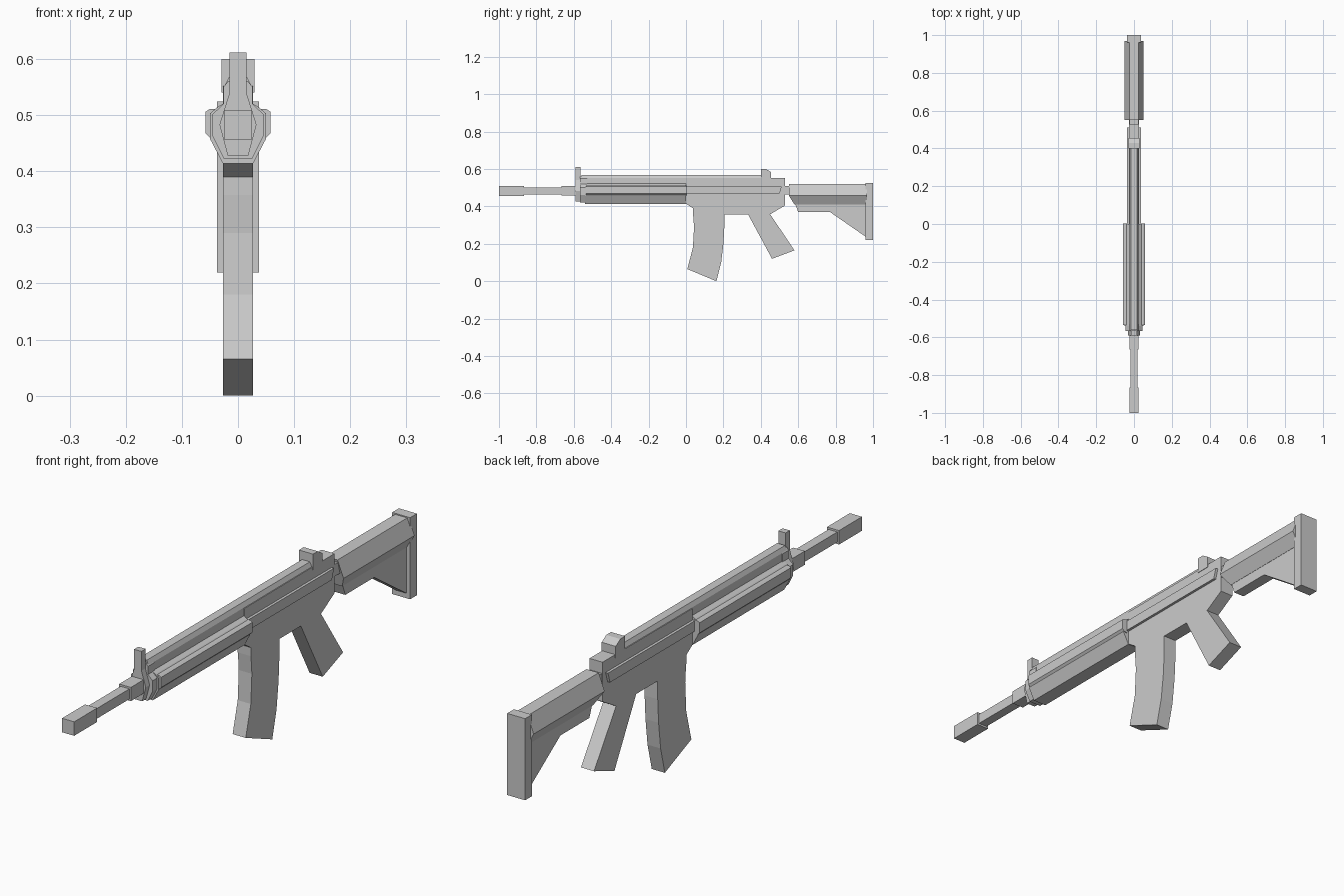
import bpy

if "Cube" in bpy.data.objects:
    bpy.data.objects.remove(bpy.data.objects["Cube"])


def make(name, sections, faces_n):
    """Join two matching outlines into a closed prism."""
    n = faces_n
    faces = [list(range(n))[::-1], list(range(n, 2 * n))]
    faces += [[i, (i + 1) % n, n + (i + 1) % n, n + i] for i in range(n)]
    me = bpy.data.meshes.new(name)
    me.from_pydata(sections, [], faces)
    ob = bpy.data.objects.new(name, me)
    bpy.context.collection.objects.link(ob)
    bpy.context.view_layer.objects.active = ob
    ob.select_set(True)
    bpy.ops.object.mode_set(mode='EDIT')
    bpy.ops.mesh.select_all(action='SELECT')
    bpy.ops.mesh.normals_make_consistent(inside=False)
    bpy.ops.object.mode_set(mode='OBJECT')
    ob.select_set(False)
    return ob


def side_profile(name, yz, x0, x1):
    """Side outline extruded across x."""
    return make(name, [(x, y, z) for x in (x0, x1) for y, z in yz], len(yz))


def cross_section(name, half, y0, y1):
    """Right half outline, mirrored and extruded along y."""
    xz = half + [(-x, z) for x, z in reversed(half)]
    return make(name, [(x, y, z) for y in (y0, y1) for x, z in xz], len(xz))


def block(name, w, y0, y1, z0, z1):
    return cross_section(name, [(w, z0), (w, z1)], y0, y1)


# Barrel, stepped from muzzle to handguard
block("muzzle", 0.025, -1.0, -0.865, 0.457, 0.509)
block("barrel", 0.018, -0.868, -0.66, 0.464, 0.502)
block("barrel_collar", 0.024, -0.665, -0.58, 0.458, 0.509)

# Front sight with diamond base
cross_section("front_sight", [(0.018, 0.427), (0.033, 0.483), (0.015, 0.54),
                              (0.015, 0.612)], -0.59, -0.565)
cross_section("front_cap", [(0.025, 0.422), (0.045, 0.462), (0.045, 0.502),
                            (0.026, 0.52), (0.026, 0.55), (0.018, 0.56)], -0.567, -0.53)

# Handguard with side ribs
cross_section("handguard", [(0.027, 0.414), (0.05, 0.458), (0.05, 0.503),
                            (0.037, 0.514), (0.024, 0.522)], -0.54, 0.0)
for s, label in ((1, "left"), (-1, "right")):
    rib = [(0.035, 0.458), (0.05, 0.46), (0.058, 0.468), (0.058, 0.506),
           (0.05, 0.511), (0.035, 0.511)]
    make(label + "_handguard_rib",
         [(s * x, y, z) for y in (-0.535, 0.003) for x, z in rib], len(rib))
    # Receiver side rail with slanted end
    side_profile(label + "_receiver_rail",
                 [(0, 0.468), (0.5, 0.468), (0.512, 0.507), (0, 0.507)],
                 s * 0.025, s * 0.037)

# Top tube running from front cap to rear sight
cross_section("top_tube", [(0.024, 0.51), (0.024, 0.552), (0.016, 0.568)], -0.56, 0.42)

# Receiver, magazine, grip
side_profile("receiver", [(0, 0.55), (0, 0.415), (0.037, 0.39), (0.037, 0.358),
                          (0.45, 0.358), (0.53, 0.405), (0.53, 0.552)], -0.027, 0.027)
side_profile("magazine", [(0.037, 0.37), (0.043, 0.29), (0.037, 0.18), (0.007, 0.065),
                          (0.163, 0.003), (0.188, 0.1), (0.2, 0.2),
                          (0.205, 0.29), (0.205, 0.37)], -0.027, 0.027)
side_profile("grip", [(0.325, 0.37), (0.46, 0.12), (0.58, 0.165), (0.45, 0.358),
                      (0.45, 0.37)], -0.027, 0.027)
side_profile("rear_sight", [(0.4, 0.54), (0.4, 0.6), (0.428, 0.6), (0.455, 0.583),
                            (0.455, 0.54)], -0.029, 0.029)

# Stock
block("stock_joint", 0.025, 0.525, 0.57, 0.465, 0.51)
stock = cross_section("stock_tube", [(0.023, 0.41), (0.05, 0.458), (0.025, 0.52)],
                      0.55, 0.968)
for v in stock.data.vertices:  # slant the lower front edge
    if v.co.y < 0.6 and v.co.z < 0.43:
        v.co.y += 0.03
side_profile("stock_fin", [(0.57, 0.45), (0.6, 0.37), (0.77, 0.37), (0.965, 0.235),
                           (0.965, 0.45)], -0.022, 0.022)
block("butt_plate", 0.037, 0.96, 1.0, 0.22, 0.524)

# Settle the lowest point on the floor
for ob in bpy.data.objects:
    for v in ob.data.vertices:
        v.co.z -= 0.003 if v.co.z < 0.01 else 0
